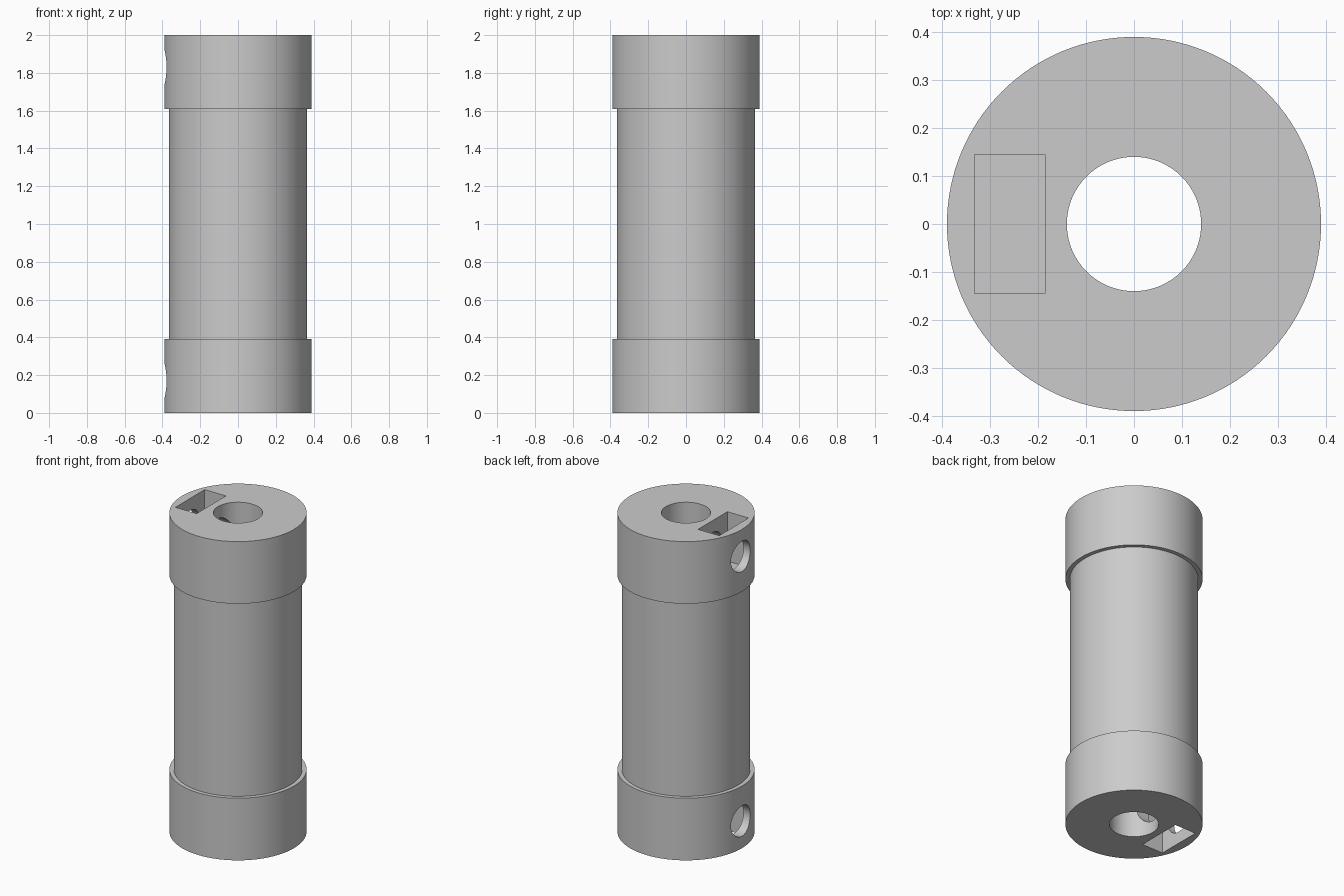
import bpy
import math

cube = bpy.data.objects.get("Cube")
if cube:
    bpy.data.objects.remove(cube, do_unlink=True)

# Main dimensions
HEIGHT = 2.0
COLLAR_H = 0.39
COLLAR_R = 0.39
TUBE_R = 0.365
BORE_R = 0.14
SEGMENTS = 128

grey = bpy.data.materials.new("plain_grey")
grey.use_nodes = True
colour = (0.6, 0.6, 0.6, 1)
grey.diffuse_color = colour
grey.node_tree.nodes["Principled BSDF"].inputs["Base Color"].default_value = colour


def lathe(name, profile, segments):
    """Turn a closed (radius, height) profile around the z axis."""
    verts, faces = [], []
    n = len(profile)
    for s in range(segments):
        a = 2 * math.pi * s / segments
        verts += [(r * math.cos(a), r * math.sin(a), z) for r, z in profile]
    for s in range(segments):
        t = (s + 1) % segments
        for i in range(n):
            j = (i + 1) % n
            faces.append((s * n + i, t * n + i, t * n + j, s * n + j))
    mesh = bpy.data.meshes.new(name)
    mesh.from_pydata(verts, [], faces)
    obj = bpy.data.objects.new(name, mesh)
    bpy.context.collection.objects.link(obj)
    return obj


def cut(target, cutter):
    """Subtract a cutter from the target, then delete the cutter."""
    cutter.hide_render = True
    mod = target.modifiers.new("cut", 'BOOLEAN')
    mod.operation = 'DIFFERENCE'
    mod.solver = 'EXACT'
    mod.object = cutter
    bpy.ops.object.select_all(action='DESELECT')
    bpy.context.view_layer.objects.active = target
    target.select_set(True)
    bpy.ops.object.modifier_apply(modifier=mod.name)
    bpy.data.objects.remove(cutter, do_unlink=True)


# Bored tube with a collar at each end, turned in one piece
profile = [
    (BORE_R, 0), (COLLAR_R, 0), (COLLAR_R, COLLAR_H), (TUBE_R, COLLAR_H),
    (TUBE_R, HEIGHT - COLLAR_H), (COLLAR_R, HEIGHT - COLLAR_H),
    (COLLAR_R, HEIGHT), (BORE_R, HEIGHT),
]
body = lathe("collared_tube", profile, SEGMENTS)
body.data.materials.append(grey)

# Nut slot and radial screw hole in each collar
SLOT_DEPTH = 0.31
HOLE_INSET = 0.17
for end, inward in ((0, 1), (HEIGHT, -1)):
    overshoot = 0.1
    mid = end + inward * (SLOT_DEPTH - overshoot) / 2
    bpy.ops.mesh.primitive_cube_add(size=1, location=(-0.259, 0, mid))
    slot = bpy.context.object
    slot.name = "nut_slot_cutter"
    slot.scale = (0.147, 0.29, SLOT_DEPTH + overshoot)
    cut(body, slot)

    bpy.ops.mesh.primitive_cylinder_add(
        vertices=48, radius=0.095, depth=0.5,
        location=(-0.27, 0, end + inward * HOLE_INSET),
        rotation=(0, math.pi / 2, 0))
    hole = bpy.context.object
    hole.name = "screw_hole_cutter"
    cut(body, hole)

# Smooth round walls, crisp rims
bpy.ops.object.select_all(action='DESELECT')
body.select_set(True)
bpy.context.view_layer.objects.active = body
bpy.ops.object.shade_smooth_by_angle(angle=math.radians(30))
